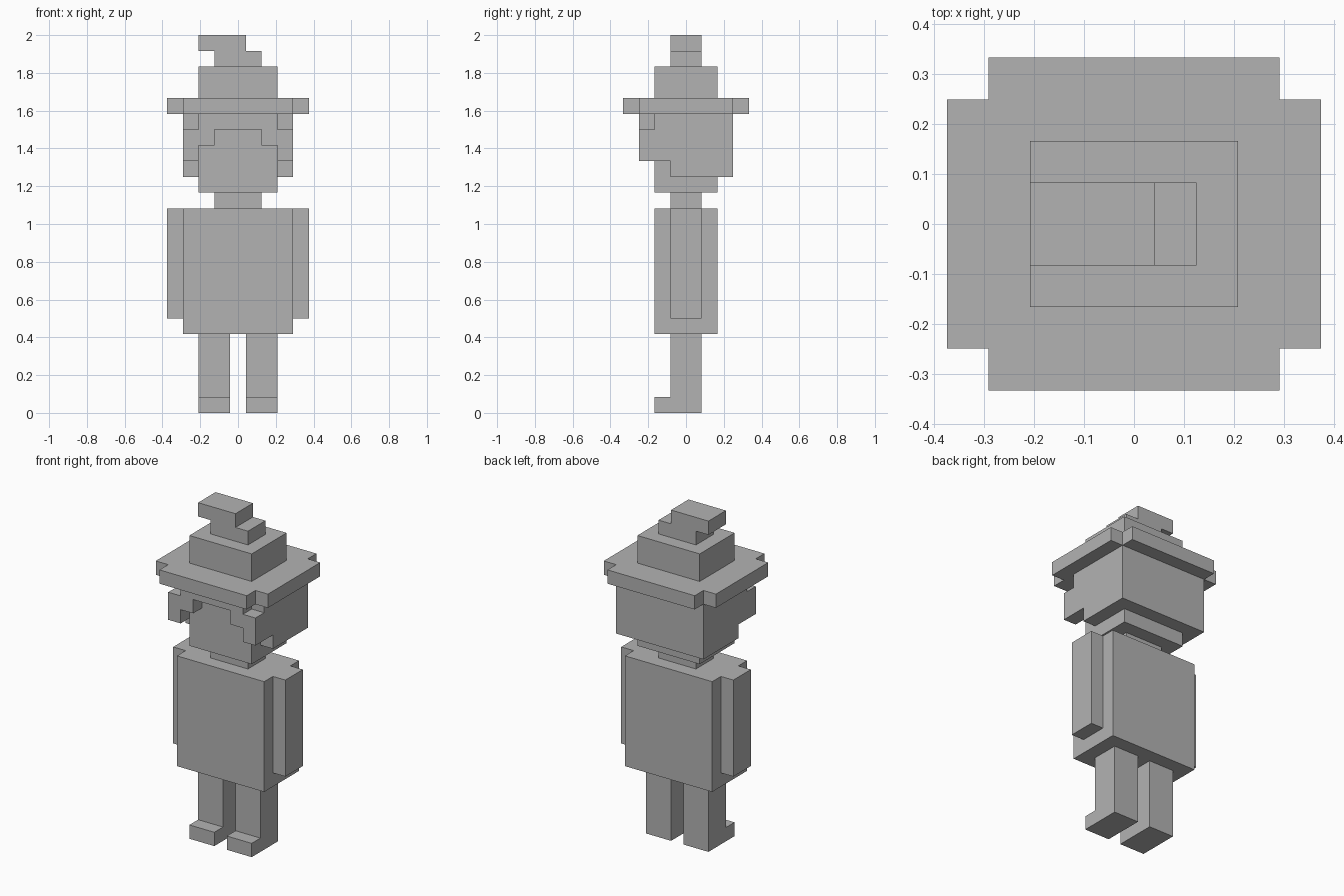
import bpy
import bmesh
from mathutils import Vector

U = 1 / 12  # edge of one block

if "Cube" in bpy.data.objects:
    bpy.data.objects.remove(bpy.data.objects["Cube"], do_unlink=True)

GREY = (0.45, 0.45, 0.45, 1)
grey = bpy.data.materials.new("plain_grey")
grey.use_nodes = True
grey.diffuse_color = GREY
grey.node_tree.nodes["Principled BSDF"].inputs["Base Color"].default_value = GREY


def prism(name, axis, outline, start, end):
    """Extrude a block-unit outline along an axis (outline uses the other two, in xyz order)."""
    bm = bmesh.new()
    verts = []
    for point in outline:
        co = list(point)
        co.insert(axis, start)
        verts.append(bm.verts.new(Vector(co) * U))
    face = bm.faces.new(verts)
    grown = bmesh.ops.extrude_face_region(bm, geom=[face])["geom"]
    shift = Vector((0, 0, 0))
    shift[axis] = (end - start) * U
    bmesh.ops.translate(bm, vec=shift, verts=[g for g in grown if isinstance(g, bmesh.types.BMVert)])
    bmesh.ops.recalc_face_normals(bm, faces=bm.faces[:])
    mesh = bpy.data.meshes.new(name)
    bm.to_mesh(mesh)
    bm.free()
    mesh.materials.append(grey)
    obj = bpy.data.objects.new(name, mesh)
    bpy.context.collection.objects.link(obj)
    return obj


def block(name, half_x, half_y, bottom, top):
    """Centred box with the given half widths."""
    outline = [(-half_x, -half_y), (half_x, -half_y), (half_x, half_y), (-half_x, half_y)]
    return prism(name, 2, outline, bottom, top)


def pair(name, outline, inner, outer):
    """The same side profile on the left (+x) and the right."""
    prism("left_" + name, 0, outline, inner, outer)
    prism("right_" + name, 0, outline, -outer, -inner)


# Legs with the feet stepping forward
pair("leg", [(-2, 0), (1, 0), (1, 5), (-1, 5), (-1, 1), (-2, 1)], 0.5, 2.5)

# Torso, arms, neck and head
block("torso", 3.5, 2, 5, 13)
pair("arm", [(-1, 6), (1, 6), (1, 13), (-1, 13)], 3.5, 4.5)
block("neck", 1.5, 1, 13, 14)
block("head", 2.5, 2, 14, 19)

# Hair: notched sides, flat back and stepped fringe
pair("hair_side", [(-3, 16), (-1, 16), (-1, 15), (3, 15), (3, 19), (-2, 19), (-2, 18), (-3, 18)], 2.5, 3.5)
prism("hair_back", 1, [(-2.5, 15), (2.5, 15), (2.5, 19), (-2.5, 19)], 2, 3)
half_fringe = [(1.5, 18), (1.5, 17), (2.5, 17), (2.5, 19)]
prism("hair_fringe", 1, half_fringe + [(-x, z) for x, z in reversed(half_fringe)], -3, -2)

# Hat: brim with cut corners, crown and crooked tip
corner = [(4.5, 3), (3.5, 3), (3.5, 4)]
right_half = [(x, -y) for x, y in reversed(corner)] + corner
brim = right_half + [(-x, y) for x, y in reversed(right_half)]
prism("hat_brim", 2, brim, 19, 20)
block("hat_crown", 2.5, 2, 20, 22)
tip = [(-1.5, 22), (1.5, 22), (1.5, 23), (0.5, 23), (0.5, 24), (-2.5, 24), (-2.5, 23), (-1.5, 23)]
prism("hat_tip", 1, tip, -1, 1)
